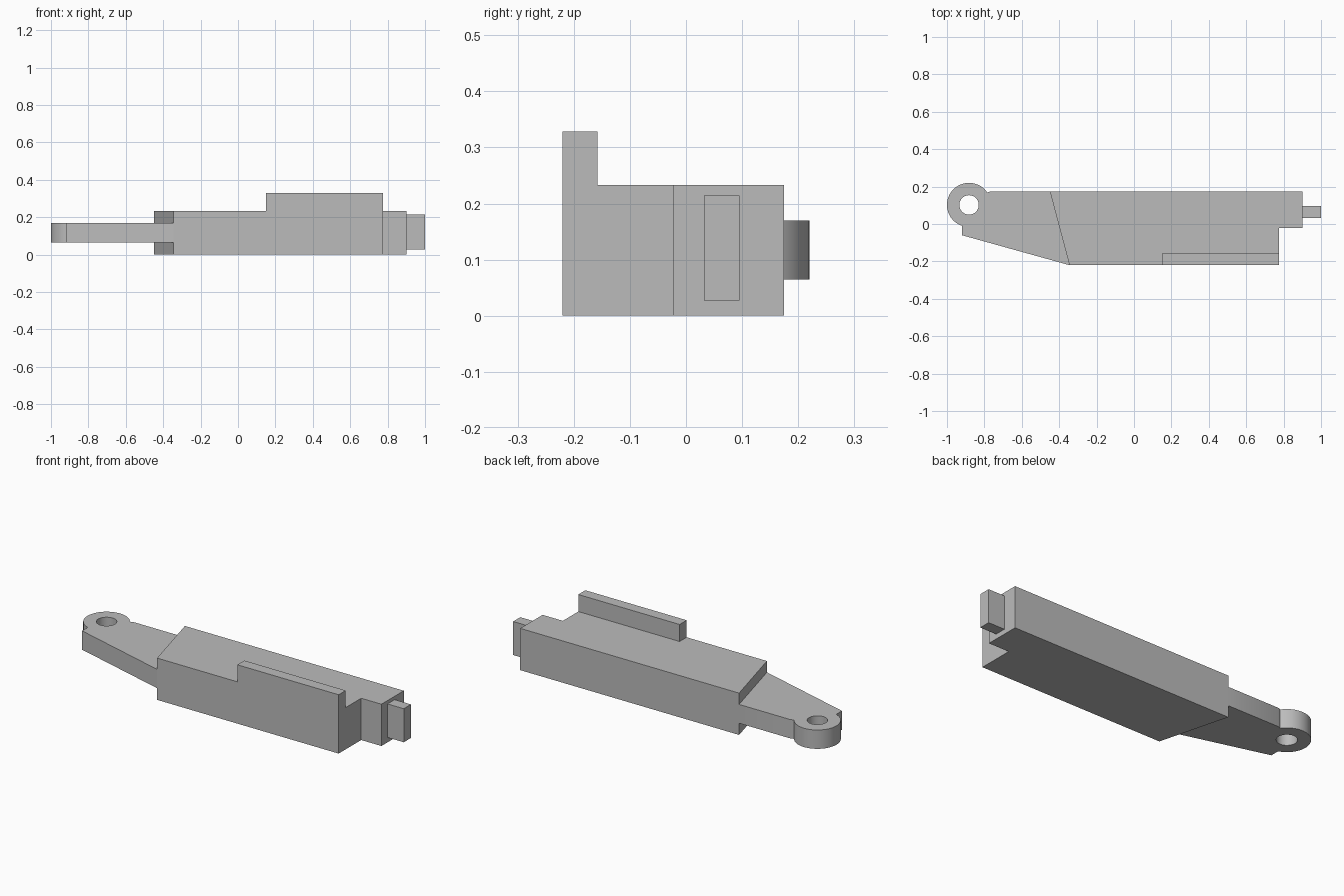
import bpy
import bmesh
from math import atan2, cos, sin, pi, radians

cube = bpy.data.objects.get("Cube")
if cube:
    bpy.data.objects.remove(cube, do_unlink=True)

grey = bpy.data.materials.new("plain grey")
grey.use_nodes = True
grey.diffuse_color = (0.5, 0.5, 0.5, 1)
grey.node_tree.nodes["Principled BSDF"].inputs["Base Color"].default_value = (0.5, 0.5, 0.5, 1)


def arc(cx, cy, r, start, end, steps):
    """Points along a circular arc, both ends included."""
    angles = [start + (end - start) * i / steps for i in range(steps + 1)]
    return [(cx + r * cos(a), cy + r * sin(a)) for a in angles]


def prism(name, loops, z0, z1):
    """Extrude an outline, with optional hole loops, from z0 to z1."""
    bm = bmesh.new()
    edges = []
    for loop in loops:
        verts = [bm.verts.new((x, y, z0)) for x, y in loop]
        edges += [bm.edges.new((v, verts[i - 1])) for i, v in enumerate(verts)]
    if len(loops) == 1:
        bm.faces.new(verts)
    else:
        bmesh.ops.triangle_fill(bm, edges=edges, use_beauty=True)
    base = list(bm.faces)
    top = bmesh.ops.extrude_face_region(bm, geom=base, use_keep_orig=True)
    moved = [g for g in top["geom"] if isinstance(g, bmesh.types.BMVert)]
    bmesh.ops.translate(bm, verts=moved, vec=(0, 0, z1 - z0))
    bmesh.ops.recalc_face_normals(bm, faces=bm.faces)
    mesh = bpy.data.meshes.new(name)
    bm.to_mesh(mesh)
    bm.free()
    mesh.materials.append(grey)
    obj = bpy.data.objects.new(name, mesh)
    bpy.context.collection.objects.link(obj)
    return obj


def rect(x0, x1, y0, y1):
    return [(x0, y0), (x1, y0), (x1, y1), (x0, y1)]


# Main body with slanted end and notched corner
FRONT, BACK = -0.22, 0.175
prism("body", [[(-0.345, FRONT), (0.775, FRONT), (0.775, -0.022),
                (0.9, -0.022), (0.9, BACK), (-0.45, BACK)]], 0, 0.233)

# Upright fin along the front edge
prism("fin", [rect(0.15, 0.775, FRONT, -0.158)], 0.233, 0.328)

# Small tongue at the end
prism("tongue", [rect(0.9, 1.0, 0.032, 0.095)], 0.027, 0.214)

# Tapered arm ending in a rounded eye with a through hole
cx, cy, r = -0.882, 0.102, 0.118
start = atan2(0.066, 0.098)
end = atan2(-0.112, -0.038) + 2 * pi
outline = [(-0.345, FRONT), (-0.45, BACK), (-0.767, BACK)]
outline += arc(cx, cy, r, start, end, 40)
outline += [(-0.92, -0.06)]
hole = arc(cx, cy, 0.052, 0, 2 * pi, 32)[:-1]
arm = prism("arm", [outline, hole], 0.065, 0.17)

bpy.ops.object.select_all(action="DESELECT")
arm.select_set(True)
bpy.context.view_layer.objects.active = arm
bpy.ops.object.shade_smooth_by_angle(angle=radians(30))
